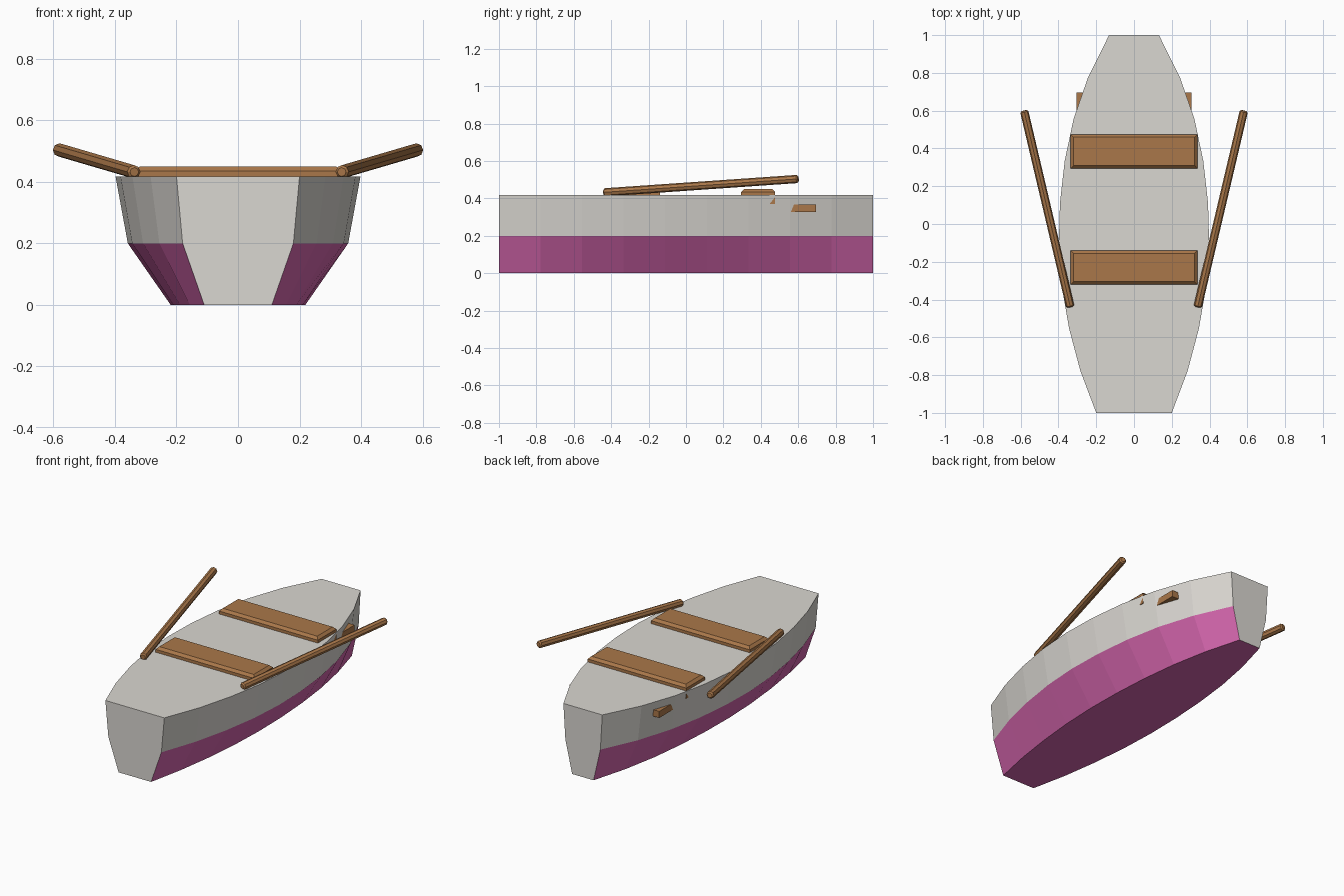
import bpy, bmesh
from mathutils import Vector

cube = bpy.data.objects.get("Cube")
if cube:
    bpy.data.objects.remove(cube)


def material(name, rgb):
    m = bpy.data.materials.new(name)
    m.use_nodes = True
    m.diffuse_color = (*rgb, 1)
    m.node_tree.nodes["Principled BSDF"].inputs["Base Color"].default_value = (*rgb, 1)
    return m


grey = material("pale_grey_paint", (0.70, 0.68, 0.64))
magenta = material("magenta_paint", (0.68, 0.135, 0.43))
wood = material("brown_wood", (0.40, 0.185, 0.067))


def finish(name, bm, *mats):
    bmesh.ops.recalc_face_normals(bm, faces=bm.faces)
    mesh = bpy.data.meshes.new(name)
    bm.to_mesh(mesh)
    bm.free()
    for m in mats:
        mesh.materials.append(m)
    obj = bpy.data.objects.new(name, mesh)
    bpy.context.collection.objects.link(obj)
    return obj


# Hull: the same six-cornered section lofted along evenly spaced stations
half_widths = [0.20, 0.284, 0.343, 0.382, 0.398, 0.392, 0.367, 0.32, 0.243, 0.132]
levels = [(0.55, 0.0), (0.9, 0.20), (1.0, 0.417)]
outline = levels + [(-s, z) for s, z in reversed(levels)]

bm = bmesh.new()
rings = []
for i, w in enumerate(half_widths):
    y = -1 + 2 * i / (len(half_widths) - 1)
    rings.append([bm.verts.new((s * w, y, z)) for s, z in outline])
n = len(outline)
for a, b in zip(rings, rings[1:]):
    for k in range(n):
        j = (k + 1) % n
        face = bm.faces.new((a[k], a[j], b[j], b[k]))
        # Magenta below the waterline, including the bottom
        face.material_index = int(face.calc_center_median().z < 0.2)
for ring in (rings[0], rings[-1]):
    bm.faces.new(ring)
finish("hull", bm, grey, magenta)


# Seats: planks with bevelled edges
def plank(name, half_x, y0, y1, z0, z1, bevel):
    bm = bmesh.new()
    bmesh.ops.create_cube(bm, size=1)
    for v in bm.verts:
        v.co = Vector((v.co.x * 2 * half_x,
                       (y0 + y1) / 2 + v.co.y * (y1 - y0),
                       (z0 + z1) / 2 + v.co.z * (z1 - z0)))
    if bevel:
        edges = [e for e in bm.edges if all(v.co.z > z1 - 0.001 for v in e.verts)]
        bmesh.ops.bevel(bm, geom=edges, offset=bevel, segments=1, affect='EDGES')
    finish(name, bm, wood)


plank("front_seat", 0.335, -0.32, -0.14, 0.37, 0.45, 0.015)
plank("rear_seat", 0.335, 0.295, 0.475, 0.37, 0.45, 0.015)
plank("stern_brace", 0.305, 0.515, 0.695, 0.328, 0.368, 0)


# Oars: eight-sided poles with chamfered ends
def oar(name, side):
    start = Vector((side * 0.337, -0.44, 0.432))
    end = Vector((side * 0.582, 0.60, 0.504))
    axis = end - start
    bm = bmesh.new()
    bmesh.ops.create_cone(bm, cap_ends=True, segments=8, radius1=0.022,
                          radius2=0.022, depth=axis.length)
    rims = [e for e in bm.edges if any(len(f.verts) == 8 for f in e.link_faces)]
    bmesh.ops.bevel(bm, geom=rims, offset=0.007, segments=1, affect='EDGES')
    obj = finish(name, bm, wood)
    obj.location = (start + end) / 2
    obj.rotation_euler = axis.to_track_quat('Z', 'Y').to_euler()


oar("left_oar", 1)
oar("right_oar", -1)
